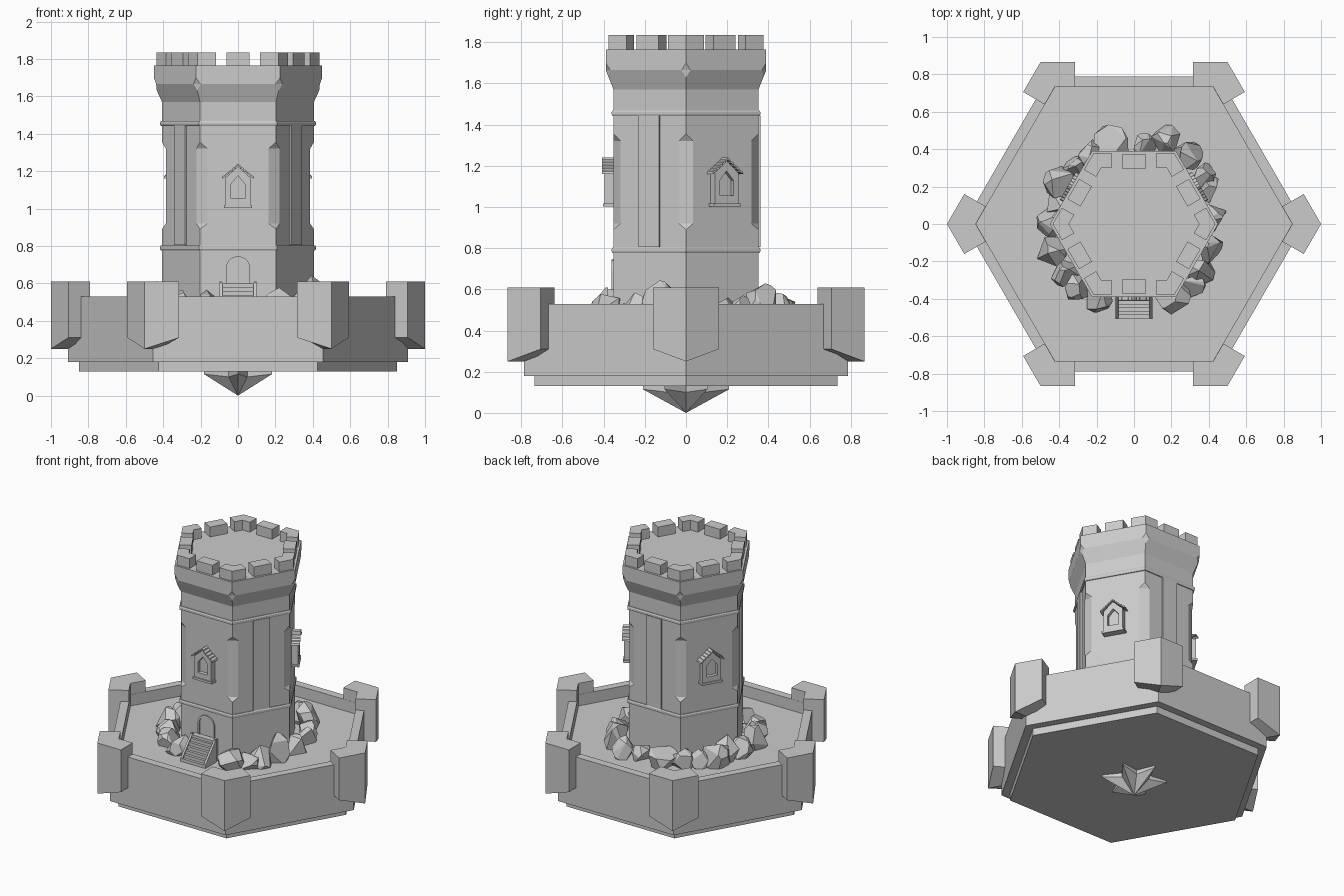
import bpy, bmesh, math, random
from mathutils import Matrix, Vector

if "Cube" in bpy.data.objects:
    bpy.data.objects.remove(bpy.data.objects["Cube"])

random.seed(7)
C30 = math.cos(math.radians(30))


def finish(name, bm, turn=0):
    bmesh.ops.remove_doubles(bm, verts=bm.verts, dist=1e-5)
    bmesh.ops.recalc_face_normals(bm, faces=bm.faces)
    bm.transform(Matrix.Rotation(math.radians(turn), 4, 'Z'))
    me = bpy.data.meshes.new(name)
    bm.to_mesh(me)
    bm.free()
    ob = bpy.data.objects.new(name, me)
    bpy.context.collection.objects.link(ob)
    return ob


def loft(name, loops, turn=0):
    """Skin closed loops of equal length, capping both ends."""
    bm = bmesh.new()
    rings = [[bm.verts.new(p) for p in lp] for lp in loops]
    n = len(rings[0])
    for a, b in zip(rings, rings[1:]):
        for i in range(n):
            j = (i + 1) % n
            bm.faces.new((a[i], a[j], b[j], b[i]))
    bm.faces.new(rings[0])
    bm.faces.new(rings[-1])
    return finish(name, bm, turn)


def box(name, x, y, z, turn=0):
    return loft(name, [[(x[0], y[0], h), (x[1], y[0], h), (x[1], y[1], h), (x[0], y[1], h)]
                       for h in z], turn)


def hexagon(r, z, cut=0.0):
    """Hexagon loop, each corner doubled and cut back along both sides."""
    pts = []
    for k in range(6):
        c = [Vector((r * math.cos(math.radians(60 * (k + d))),
                     r * math.sin(math.radians(60 * (k + d))), z)) for d in (-1, 0, 1)]
        if cut is None:
            pts.append(c[1])
        else:
            pts += [c[1] + (c[0] - c[1]).normalized() * cut,
                    c[1] + (c[2] - c[1]).normalized() * cut]
    return pts


def chevron(name, r, arm, thick, z_mid, z_end, z_top, turn):
    """Bent block wrapped round a hexagon corner."""
    def section(o, i, z):
        return [(*o, z), (*o, z_top), (*i, z_top), (*i, z)]
    loops = []
    for s in (-1, 0, 1):
        if s == 0:
            loops.append(section((r, 0), (r - thick / C30, 0), z_mid))
        else:
            o = (r - arm * 0.5, s * arm * C30)
            i = (o[0] - thick * C30, o[1] - s * thick * 0.5)
            loops.append(section(o, i, z_end))
    return loft(name, loops, turn)


# Hexagonal courtyard with its low wall
loft("courtyard_wall", [hexagon(r, z, None) for r, z in
     [(.85, .13), (.85, .18), (.91, .18), (.91, .53), (.845, .53), (.845, .45)]])

# Corner buttresses and battlement corner blocks
for k in range(6):
    chevron("corner_buttress", 1.0, .185, .133, .25, .31, .61, 60 * k)
    chevron("corner_merlon", .435, .1, .075, 1.75, 1.75, 1.835, 60 * k)
    box("side_merlon", (-.062, .062), (-.375, -.295), (1.75, 1.835), 60 * k)

# Hanging star crystal under the base
star = [[], []]
for k in range(12):
    a = math.radians(30 * k + 30)
    r, z = (.21, .115) if k % 2 == 0 else (.1, .1)
    star[0].append((r * math.cos(a), r * math.sin(a), .135))
    star[1].append((r * math.cos(a), r * math.sin(a), z))
star.append([(0, 0, 0)] * 12)
bm = bmesh.new()
tip = bm.verts.new((0, 0, 0))
rings = [[bm.verts.new(p) for p in lp] for lp in star[:2]]
for i in range(12):
    j = (i + 1) % 12
    bm.faces.new((rings[0][i], rings[0][j], rings[1][j], rings[1][i]))
    bm.faces.new((rings[1][i], rings[1][j], tip))
bm.faces.new(rings[0])
finish("base_crystal", bm)

# Tower shaft with stopped corner chamfers and flared crown
loft("tower", [hexagon(r, z, c) for r, z, c in
     [(.406, .42, 0), (.406, .89, 0), (.406, .92, .04), (.406, 1.32, .04), (.406, 1.355, 0),
      (.406, 1.57, 0), (.434, 1.63, 0), (.45, 1.665, .025), (.45, 1.70, 0), (.45, 1.765, 0)]])

# String courses
for z in (.79, 1.455):
    loft("string_course", [hexagon(r, z + h, None) for r, h in
         [(.40, -.013), (.412, -.013), (.417, -.006), (.417, .006), (.412, .013), (.40, .013)]])


def house(w, z0, z1, z2, y):
    return [(-w, y, z0), (w, y, z0), (w, y, z1), (0, y, z2), (-w, y, z1)]


for k in range(3):
    t = 120 * k
    # Flat pilaster strip on every other side
    box("pilaster", (-.058, .058), (-.362, -.34), (.805, 1.445), t + 60)
    # Gabled window bay on the remaining sides
    loft("window_frame", [house(.066, 1.01, 1.165, 1.225, -.34), house(.066, 1.01, 1.165, 1.225, -.395),
                          house(.038, 1.055, 1.13, 1.175, -.395), house(.038, 1.055, 1.13, 1.175, -.37)], t)
    box("window_sill", (-.075, .075), (-.402, -.34), (1.002, 1.018), t)
    # Overlapping roof shingles
    for s in (-1, 1):
        for i in range(5):
            x0, x1 = .086 - .0175 * i, .086 - .0175 * (i + 1) - .004
            x1 = max(x1, 0)
            zl = 1.163 + .0145 * i
            prof = [(x0, zl - .002), (x0 - .004, zl + .010), (x1, zl + .0185), (x1, zl + .008)]
            loft("roof_shingle", [[(s * x, y, z) for x, z in prof] for y in (-.408, -.345)], t)


# Arched door with frame
def arch(w, z0, z1, y):
    return [(-w, y, z0), (w, y, z0)] + [
        (w * math.cos(math.pi * i / 10), y, z1 + w * math.sin(math.pi * i / 10)) for i in range(11)]


loft("door", [arch(.065, .585, .68, -.34), arch(.065, .585, .68, -.362),
              arch(.052, .59, .68, -.362), arch(.052, .59, .68, -.355)])

# Staircase with side stringers
box("landing", (-.09, .09), (-.395, -.34), (.44, .6))
for i in range(6):
    y = -.39 - .019 * i
    box("stair_tread", (-.088, .088), (y - .021, y), (.44, .582 - .022 * i))
for s in (-1, 1):
    loft("stair_stringer", [[(s * x, -.38, .44), (s * x, -.38, .605), (s * x, -.393, .605),
                             (s * x, -.505, .475), (s * x, -.505, .44)] for x in (.084, .098)])
    box("stair_post", (s * .093 - .006, s * .093 + .006), (-.392, -.38), (.55, .61))

# Ring of boulders round the foot of the tower: x, y, radius, top height
boulders = [(-.12, .43, .11, .60), (.06, .42, .07, .56), (.17, .45, .085, .58), (.28, .37, .09, .63),
            (.37, .26, .07, .57), (.41, .18, .075, .56), (.42, .04, .085, .57), (.40, -.13, .085, .635),
            (.36, -.25, .08, .58), (.31, -.32, .075, .56), (.21, -.385, .10, .575),
            (-.20, -.385, .09, .57), (-.31, -.33, .085, .56), (-.37, -.26, .08, .57),
            (-.44, -.15, .09, .60), (-.44, .01, .085, .58), (-.40, .11, .08, .61),
            (-.39, .22, .10, .62), (-.31, .29, .075, .57), (-.23, .37, .085, .57)]
for x, y, r, top in boulders:
    bm = bmesh.new()
    half = (top - .40) / 2
    for i in range(18):
        d = Vector([random.gauss(0, 1) for _ in range(3)]).normalized()
        bm.verts.new((x + d.x * r, y + d.y * r, .40 + half + d.z * half * 1.08))
    hull = bmesh.ops.convex_hull(bm, input=bm.verts)
    loose = [v for v in bm.verts if not v.link_faces]
    bmesh.ops.delete(bm, geom=loose, context='VERTS')
    bmesh.ops.dissolve_limit(bm, angle_limit=math.radians(22), verts=bm.verts, edges=bm.edges)
    finish("boulder", bm)
